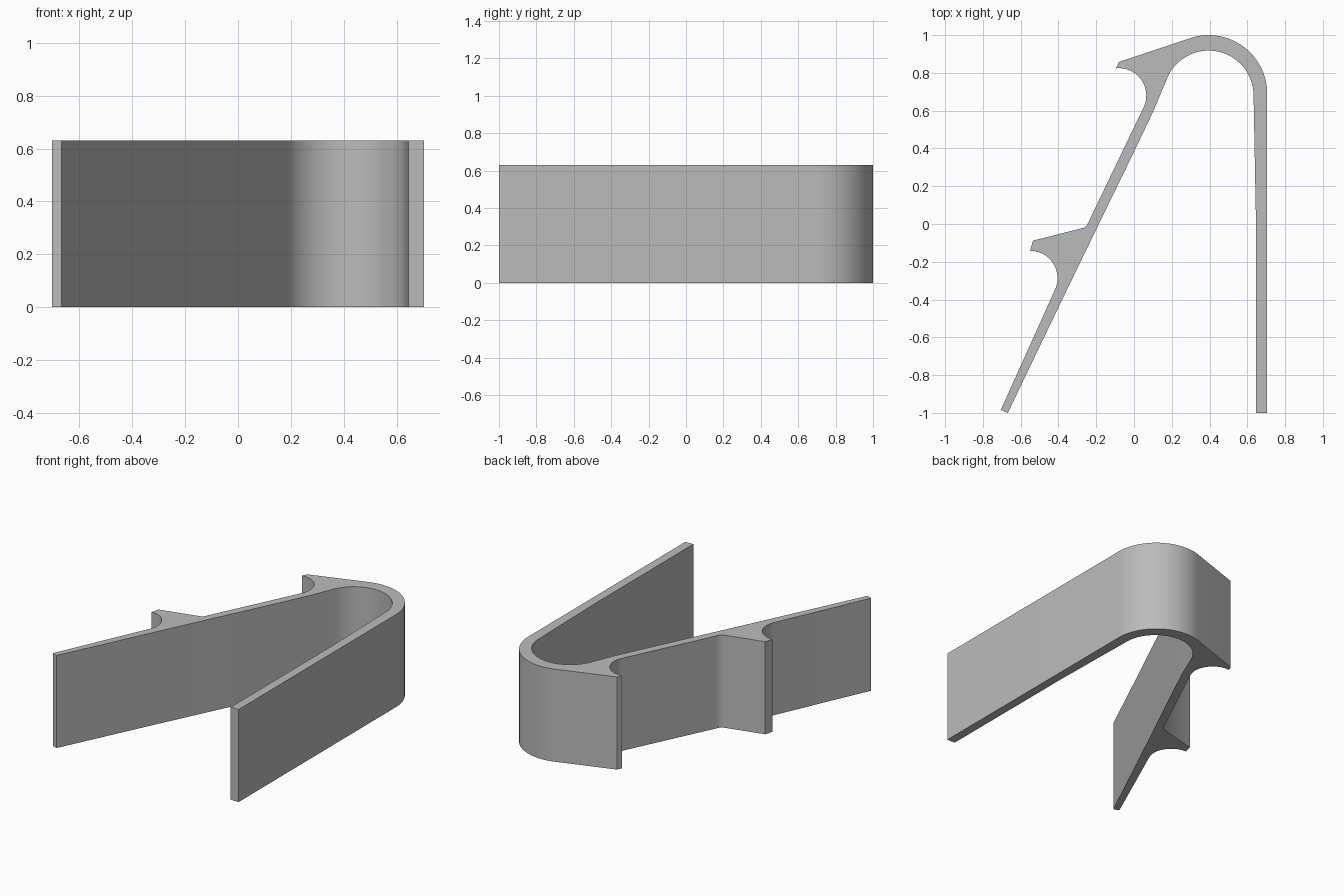
import bpy, bmesh
from math import radians, cos, sin

cube = bpy.data.objects.get("Cube")
if cube:
    bpy.data.objects.remove(cube, do_unlink=True)

HEIGHT = 0.63


def arc(cx, cy, r, start, end, steps):
    """Points along a circular arc, angles in degrees."""
    angles = [radians(start + (end - start) * i / steps) for i in range(steps + 1)]
    return [(cx + r * cos(a), cy + r * sin(a)) for a in angles]


grey = bpy.data.materials.new("plain grey")
grey.use_nodes = True
grey.diffuse_color = (0.5, 0.5, 0.5, 1)
grey.node_tree.nodes["Principled BSDF"].inputs["Base Color"].default_value = (0.5, 0.5, 0.5, 1)

# Closed outline of the clip, counter-clockwise from the foot of the straight arm
outline = [(0.645, -1), (0.705, -1)]
outline += arc(0.395, 0.69, 0.31, 0, 107, 32)        # outer bend
outline += [(-0.08, 0.858)]                          # upper hook tip
outline += arc(-0.08, 0.68, 0.145, 96, -25, 24)      # upper hook hollow
outline += [(-0.222, 0.05), (-0.238, 0.014), (-0.25, -0.008), (-0.265, -0.02)]
outline += [(-0.535, -0.088)]                        # lower hook tip
outline += arc(-0.55, -0.287, 0.145, 90, -25, 24)    # lower hook hollow
outline += [(-0.705, -0.984), (-0.668, -1)]          # foot of the slanted arm
outline += [(-0.38, -0.4), (-0.19, -0.008), (0, 0.382), (0.1, 0.592)]
outline += arc(0.395, 0.68, 0.238, 153, 0, 36)       # inner bend
outline += [(0.645, 0.05)]

# Extrude the outline into a solid strip
bm = bmesh.new()
base = bm.faces.new([bm.verts.new((x, y, 0)) for x, y in outline])
top = bmesh.ops.extrude_face_region(bm, geom=[base], use_keep_orig=True)
bmesh.ops.translate(bm, vec=(0, 0, HEIGHT),
                    verts=[v for v in top["geom"] if isinstance(v, bmesh.types.BMVert)])
bmesh.ops.recalc_face_normals(bm, faces=bm.faces)
mesh = bpy.data.meshes.new("hooked_clip")
bm.to_mesh(mesh)
bm.free()
mesh.materials.append(grey)

clip = bpy.data.objects.new("hooked_clip", mesh)
bpy.context.collection.objects.link(clip)
bpy.ops.object.select_all(action="DESELECT")
clip.select_set(True)
bpy.context.view_layer.objects.active = clip
bpy.ops.object.shade_smooth_by_angle(angle=radians(25))
